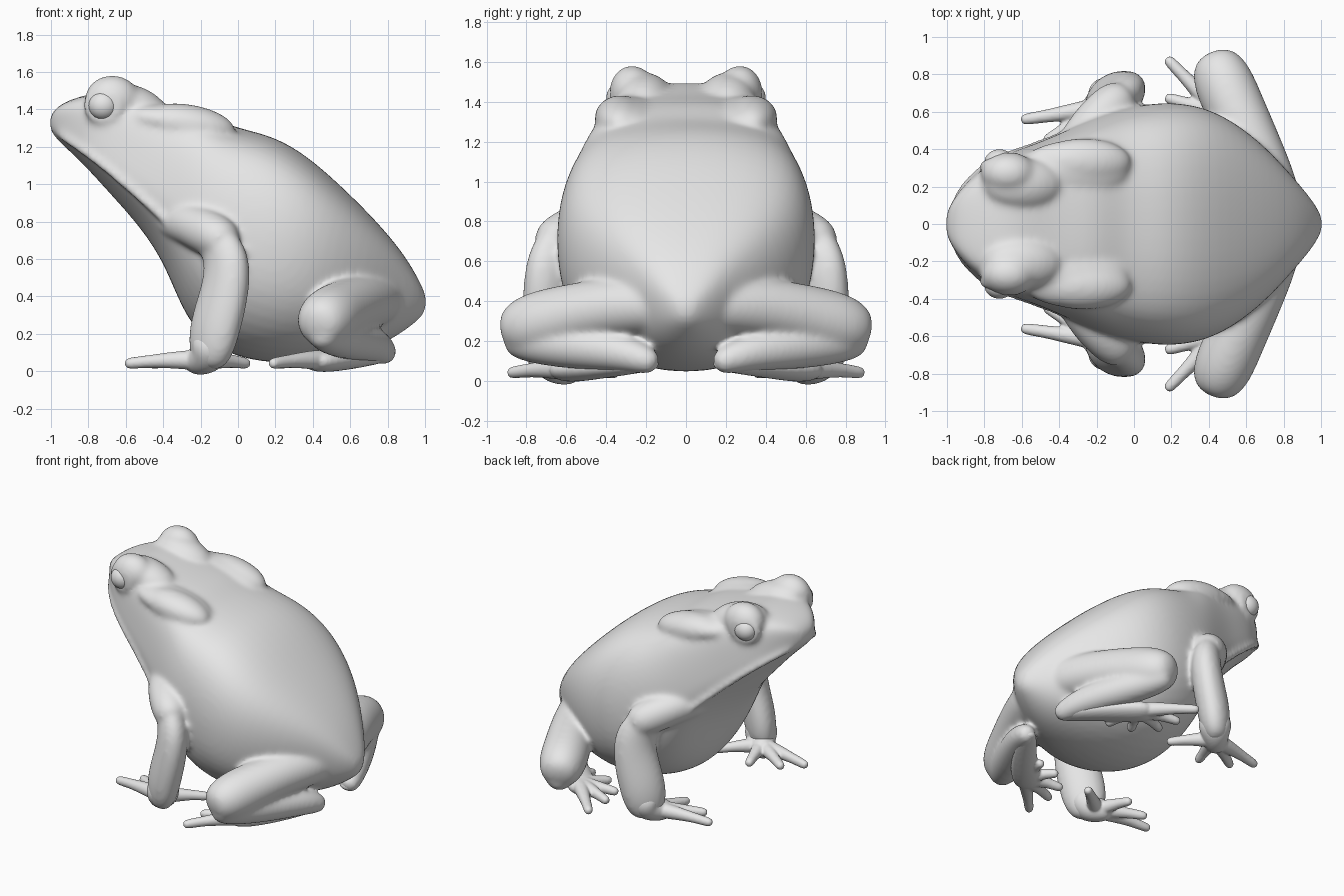
import bpy, bmesh, math
from mathutils import Vector, Matrix

if "Cube" in bpy.data.objects:
    bpy.data.objects.remove(bpy.data.objects["Cube"], do_unlink=True)

skin = bpy.data.materials.new("plain grey")
skin.use_nodes = True
skin.diffuse_color = (0.8, 0.8, 0.8, 1)
skin.node_tree.nodes["Principled BSDF"].inputs["Base Color"].default_value = (0.8, 0.8, 0.8, 1)


def bridge(bm, rings):
    """Skin a list of point rings and cap both ends."""
    loops = [[bm.verts.new(p) for p in ring] for ring in rings]
    n = len(loops[0])
    for a, b in zip(loops, loops[1:]):
        for i in range(n):
            bm.faces.new((a[i], a[(i + 1) % n], b[(i + 1) % n], b[i]))
    bm.faces.new(loops[0][::-1])
    bm.faces.new(loops[-1])


def tube(bm, path, side=1, sides=10, squash=(0, 0, 0), keep=1):
    """Round limb through (x, y, z, radius) points; may be thinner along one direction."""
    thin = Vector((squash[0], squash[1] * side, squash[2])).normalized()
    pts = [Vector((x, y * side, z)) for x, y, z, r in path]
    rad = [p[3] * 1.08 for p in path]
    first, last = (pts[0] - pts[1]).normalized(), (pts[-1] - pts[-2]).normalized()
    pts = [pts[0] + first * rad[0] * 0.75] + pts + [pts[-1] + last * rad[-1] * 0.75]
    rad = [rad[0] * 0.6] + rad + [rad[-1] * 0.6]
    normal, rings = None, []
    for i, p in enumerate(pts):
        t = (pts[min(i + 1, len(pts) - 1)] - pts[max(i - 1, 0)]).normalized()
        normal = t.orthogonal() if normal is None else normal - t * normal.dot(t)
        normal.normalize()
        other = t.cross(normal)
        ring = []
        for k in range(sides):
            a = 2 * math.pi * k / sides
            off = (normal * math.cos(a) + other * math.sin(a)) * rad[i]
            ring.append(p + off - thin * off.dot(thin) * (1 - keep))
        rings.append(ring)
    bridge(bm, rings)


def ball(bm, centre, size, side=1, tilt=0):
    x, y, z = centre
    m = (Matrix.Translation((x, y * side, z)) @ Matrix.Rotation(tilt, 4, 'Y')
         @ Matrix.Diagonal((*size, 1)))
    bmesh.ops.create_uvsphere(bm, u_segments=16, v_segments=10, radius=1.03, matrix=m)


def finish(name, bm, voxel=0, smooth=0):
    """Make the object; a voxel size blends all its parts into one skin."""
    bmesh.ops.recalc_face_normals(bm, faces=bm.faces)
    for f in bm.faces:
        f.smooth = True
    mesh = bpy.data.meshes.new(name)
    bm.to_mesh(mesh)
    bm.free()
    mesh.materials.append(skin)
    ob = bpy.data.objects.new(name, mesh)
    bpy.context.collection.objects.link(ob)
    sub = ob.modifiers.new("round", 'SUBSURF')
    sub.levels = sub.render_levels = 2 if voxel else 1
    if voxel:
        rem = ob.modifiers.new("blend", 'REMESH')
        rem.mode, rem.voxel_size, rem.use_smooth_shade = 'VOXEL', voxel, True
        sm = ob.modifiers.new("soften", 'SMOOTH')
        sm.factor, sm.iterations = 0.5, smooth


# Half cross-sections: (fraction from back to belly, fraction of half width)
head_shape = [(0, 0), (.01, .5), (.06, .9), (.3, .97), (.58, .99), (.75, 1.01), (.84, .74), (1, 0)]
trunk_shape = [(0, 0), (.02, .52), (.1, .86), (.28, 1), (.5, 1.01), (.72, .93), (.92, .6), (1, 0)]
# Stations: back x, z, belly x, z, half width, blend from head to trunk
stations = [
    (-1.01, 1.36, -1.01, 1.28, .05, 0), (-.96, 1.43, -.95, 1.21, .16, 0),
    (-.82, 1.48, -.82, 1.08, .31, 0), (-.64, 1.51, -.68, .91, .385, 0),
    (-.42, 1.43, -.53, .74, .445, .15), (-.2, 1.405, -.4, .54, .525, .45),
    (-.04, 1.31, -.31, .3, .59, .85), (.17, 1.275, -.18, .11, .635, 1),
    (.36, 1.17, .06, .02, .655, 1), (.55, 1, .3, .015, .6, 1),
    (.74, .81, .56, .055, .44, 1), (.89, .63, .77, .125, .25, 1),
    (.98, .47, .92, .23, .12, 1), (1.01, .39, 1.01, .31, .03, 1)]

# Body: trunk and head loft
body = bmesh.new()
rings = []
for tx, tz, bx, bz, w, blend in stations:
    half = []
    for (ht, hw), (bt, bw) in zip(head_shape, trunk_shape):
        t, k = ht + (bt - ht) * blend, hw + (bw - hw) * blend
        half.append(Vector((tx + (bx - tx) * t, w * k, tz + (bz - tz) * t)))
    rings.append(half + [Vector((p.x, -p.y, p.z)) for p in half[-2:0:-1]])
bridge(body, rings)

for s in (1, -1):
    # Lip, brow, eye rim and the gland behind the eye
    lip = [(-.97, .02, 1.3, .02)] + [(p.x, p.y * .96, p.z, .024) for p in (r[5] for r in rings[1:6])]
    tube(body, lip, s)
    ball(body, (-.67, .27, 1.45), (.15, .115, .13), s, .1)
    ball(body, (-.59, .21, 1.425), (.22, .14, .11), s, .25)
    rim = [2 * math.pi * i / 12 for i in range(13)]
    tube(body, [(-.72 + .085 * math.cos(a), .335 + .025 * math.cos(a),
                 1.42 + .08 * math.sin(a), .027) for a in rim], s)
    ball(body, (-.27, .33, 1.32), (.26, .13, .105), s, .15)
    ball(body, (-.32, .29, 1.33), (.3, .16, .09), s, .15)
    # Arm
    tube(body, [(-.36, .36, .8, .09), (-.25, .51, .79, .115), (-.1, .65, .71, .125)], s)
    tube(body, [(-.13, .63, .72, .115), (-.05, .68, .6, .145), (-.07, .69, .42, .15),
                (-.12, .685, .25, .155), (-.145, .68, .12, .145)], s, 10, (1, -1, 0), .7)
    # Thigh and shank
    tube(body, [(.76, .14, .38, .14), (.65, .4, .37, .145), (.53, .64, .315, .16),
                (.46, .805, .27, .16)], s)
    tube(body, [(.46, .83, .2, .1), (.58, .6, .175, .115), (.73, .32, .145, .095),
                (.785, .19, .1, .07)], s)
finish("body", body, .014, 20)

hand_tips = [(-.58, .56), (-.46, .45), (-.26, .37), (.04, .43)]
foot_tips = [(.19, .87), (.19, .67), (.22, .52), (.36, .4), (.52, .36)]


def digits(bm, base, tips, side):
    """Spread toes from one base point, each with a padded tip."""
    for x, y in tips:
        near, far = [[base[i] + ((x, y)[i] - base[i]) * f for i in (0, 1)] for f in (.4, .75)]
        tube(bm, [(*base, .06, .06), (*near, .06, .046), (*far, .052, .033),
                  (x, y, .042, .033)], side, 8)


for s, label in ((1, "left"), (-1, "right")):
    # Hand
    hand = bmesh.new()
    tube(hand, [(-.14, .68, .13, .12), (-.16, .66, .07, .09), (-.22, .59, .055, .08)], s)
    digits(hand, (-.19, .62), hand_tips, s)
    finish("hand_" + label, hand, .009, 4)

    # Foot
    foot = bmesh.new()
    tube(foot, [(.775, .19, .085, .065), (.62, .42, .065, .085), (.44, .59, .055, .11)], s,
         10, (0, 0, 1), .6)
    digits(foot, (.46, .59), foot_tips, s)
    finish("foot_" + label, foot, .009, 4)

    # Eye
    eye = bmesh.new()
    ball(eye, (-.72, .33, 1.42), (.08, .07, .075), s)
    finish("eye_" + label, eye)
